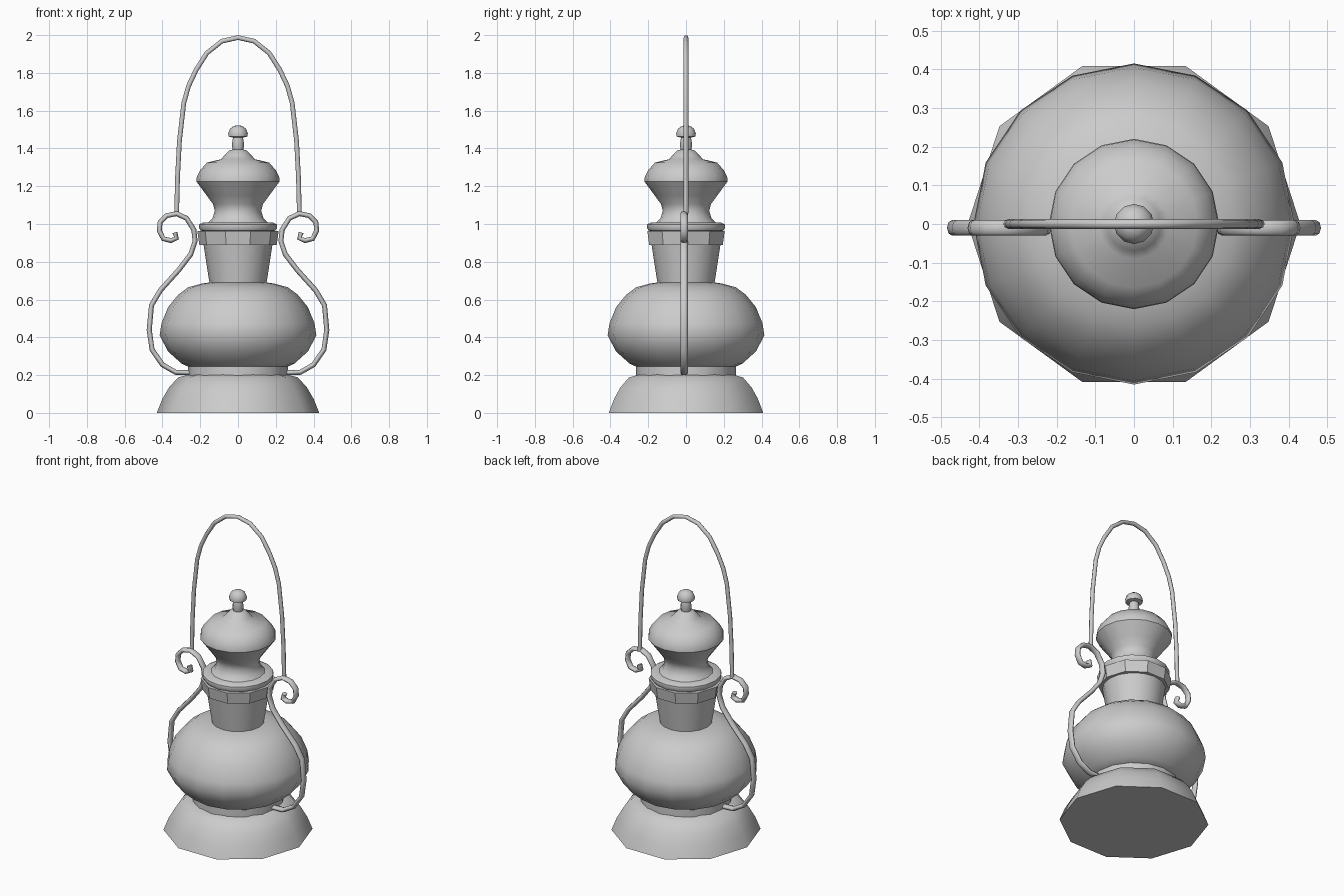
import bpy, bmesh, math

if "Cube" in bpy.data.objects:
    bpy.data.objects.remove(bpy.data.objects["Cube"])


def revolve(name, profile, sides, angle=40):
    """Spin (radius, z) pairs around z; both ends are capped."""
    bm = bmesh.new()
    rings = []
    for r, z in profile:
        rings.append([bm.verts.new((r * math.cos(2 * math.pi * i / sides),
                                    r * math.sin(2 * math.pi * i / sides), z))
                      for i in range(sides)])
    for a, b in zip(rings, rings[1:]):
        for i in range(sides):
            j = (i + 1) % sides
            bm.faces.new((a[i], a[j], b[j], b[i]))
    bm.faces.new(rings[0][::-1])
    bm.faces.new(rings[-1])
    bmesh.ops.recalc_face_normals(bm, faces=bm.faces)
    mesh = bpy.data.meshes.new(name)
    bm.to_mesh(mesh)
    bm.free()
    mesh.shade_smooth()
    mesh.set_sharp_from_angle(angle=math.radians(angle))
    obj = bpy.data.objects.new(name, mesh)
    bpy.context.collection.objects.link(obj)
    return obj


def wire(name, points, radius, depth_scale=1.0, y=0.0):
    """Round wire through (x, z) points."""
    curve = bpy.data.curves.new(name, 'CURVE')
    curve.dimensions = '3D'
    curve.bevel_depth = radius
    curve.bevel_resolution = 2
    curve.use_fill_caps = True
    spline = curve.splines.new('POLY')
    spline.points.add(len(points) - 1)
    for p, (x, z) in zip(spline.points, points):
        p.co = (x, 0, z, 1)
    spline.use_smooth = True
    obj = bpy.data.objects.new(name, curve)
    obj.scale.y = depth_scale
    obj.location.y = y
    bpy.context.collection.objects.link(obj)
    return obj


# Foot and the band above it
revolve("base", [(.43, 0), (.40, .075), (.365, .135), (.317, .188), (.25, .205)], 10)
revolve("base_band", [(.264, .17), (.264, .25)], 16)

# Round body
revolve("body", [(.25, .238), (.30, .262), (.37, .325), (.415, .41), (.405, .475),
                 (.37, .56), (.317, .625), (.264, .665), (.19, .685), (.12, .695)], 16)

# Tapered neck, collar and rim
revolve("neck", [(.15, .68), (.184, .90)], 16)
revolve("collar", [(.205, .89), (.215, .962)], 10, 30)
revolve("rim", [(.17, .96), (.198, .965), (.207, .98), (.205, .998),
                (.185, 1.008), (.12, 1.01)], 16)

# Cap, stem and knob
revolve("cap", [(.16, 1.005), (.135, 1.03), (.123, 1.07), (.132, 1.105), (.165, 1.15),
                (.22, 1.225), (.218, 1.25), (.20, 1.285), (.165, 1.325), (.09, 1.343),
                (.07, 1.365), (.045, 1.39), (.01, 1.398)], 16)
revolve("knob_stem", [(.025, 1.385), (.032, 1.41), (.03, 1.44), (.024, 1.47)], 12)
revolve("knob", [(.025, 1.457), (.05, 1.463), (.052, 1.48), (.042, 1.505),
                 (.022, 1.519), (.004, 1.522)], 12)

# Scrolled side brackets, mirrored left and right
scroll = [(.335, .955), (.325, .925), (.355, .912), (.395, .922), (.417, .965),
          (.412, 1.01), (.378, 1.044), (.325, 1.055), (.272, 1.03), (.234, .97),
          (.227, .91), (.25, .84), (.315, .755), (.41, .65), (.458, .57),
          (.470, .44), (.455, .335), (.40, .255), (.33, .215), (.245, .212)]
for side, s in (("left", -1), ("right", 1)):
    wire("bracket_" + side, [(s * x, z) for x, z in scroll], .0135, 1.5, -.01)

# Carrying handle
half = [(.325, 1.055), (.32, 1.25), (.31, 1.44), (.287, 1.64), (.262, 1.73),
        (.222, 1.815), (.165, 1.905), (.085, 1.968)]
arch = [(-x, z) for x, z in half] + [(0, 1.987)] + half[::-1]
wire("handle", arch, .0125)
